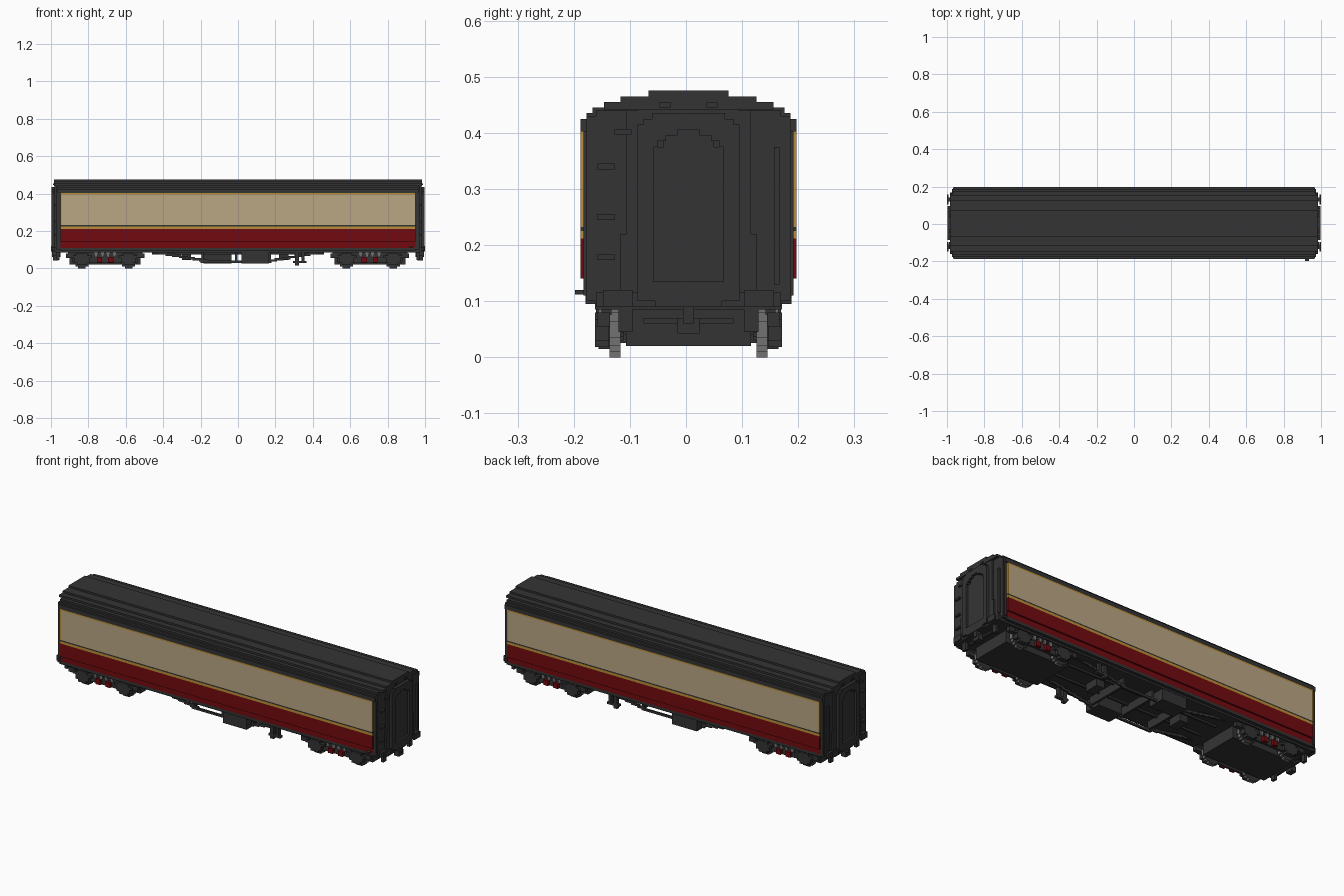
import bpy, bmesh

cube = bpy.data.objects.get("Cube")
if cube:
    bpy.data.objects.remove(cube, do_unlink=True)

Y0 = 0.0045  # centre line of the coach


def material(name, r, g, b):
    m = bpy.data.materials.new(name)
    m.use_nodes = True
    m.diffuse_color = (r, g, b, 1)
    bsdf = next(n for n in m.node_tree.nodes if n.type == 'BSDF_PRINCIPLED')
    bsdf.inputs["Base Color"].default_value = (r, g, b, 1)
    bsdf.inputs["Roughness"].default_value = 0.8
    return m


DARK = material("charcoal", 0.034, 0.034, 0.034)
CREAM = material("cream", 0.50, 0.39, 0.23)
RED = material("crimson", 0.17, 0.003, 0.005)
GOLD = material("gold", 0.50, 0.27, 0.035)
STEEL = material("steel", 0.17, 0.17, 0.17)


def finish(name, bm, mats):
    bmesh.ops.recalc_face_normals(bm, faces=bm.faces)
    me = bpy.data.meshes.new(name)
    bm.to_mesh(me)
    bm.free()
    for m in mats:
        me.materials.append(m)
    ob = bpy.data.objects.new(name, me)
    bpy.context.collection.objects.link(ob)
    return ob


def boxes(name, mat, items):
    """One object from boxes given as (x0, x1, y0, y1, z0, z1)."""
    bm = bmesh.new()
    for x0, x1, y0, y1, z0, z1 in items:
        vs = bmesh.ops.create_cube(bm, size=1)["verts"]
        for v in vs:
            v.co.x = x1 if v.co.x > 0 else x0
            v.co.y = (y1 if v.co.y > 0 else y0) + Y0
            v.co.z = z1 if v.co.z > 0 else z0
    return finish(name, bm, [mat])


def my(items):
    """Repeat boxes on both sides of the coach."""
    return items + [(a, b, -d, -c, e, f) for a, b, c, d, e, f in items]


def mx(items):
    """Repeat boxes at both ends of the coach."""
    return items + [(-b, -a, c, d, e, f) for a, b, c, d, e, f in items]


def stepped(z0, levels):
    """Stepped symmetric outline from (top height, half width) layers."""
    right, z = [], z0
    for top, half in levels:
        right += [(half, z), (half, top)]
        z = top
    return right + [(-h, z) for h, z in reversed(right)]


def prism(name, outline, axis, a, b, mats, shift=0.0):
    """Extrude an outline along x or y; the second material goes on the rim."""
    bm = bmesh.new()
    rings = []
    for d in (a, b):
        rings.append([bm.verts.new((d, u + Y0, z) if axis == 'x' else (u + shift, d + Y0, z))
                      for u, z in outline])
    n = len(outline)
    bm.faces.new(rings[0])
    bm.faces.new(rings[1])
    for i in range(n):
        j = (i + 1) % n
        f = bm.faces.new((rings[0][i], rings[0][j], rings[1][j], rings[1][i]))
        f.material_index = len(mats) - 1
    return finish(name, bm, mats)


# Body shell and stepped roof
prism("body_core", stepped(0.085, [(0.10, 0.167), (0.43, 0.182), (0.44, 0.165)]),
      'x', -0.972, 0.972, [DARK])
prism("roof", stepped(0.402, [(0.425, 0.1925), (0.435, 0.182), (0.445, 0.171),
                              (0.455, 0.151)]), 'x', -0.965, 0.965, [DARK])
prism("roof_crown", stepped(0.442, [(0.455, 0.151), (0.465, 0.121), (0.475, 0.071)]),
      'x', -0.985, 0.985, [DARK])

# Side panels in horizontal bands, with a gold edge to the cream
L = 0.95
boxes("lower_red_band", RED, my([(-L, L, 0.15, 0.1835, 0.11, 0.14)]))
boxes("red_band", RED, my([(-L, L, 0.15, 0.1925, 0.14, 0.212)]))
boxes("gold_waist_line", GOLD, my([(-L, L, 0.15, 0.1925, 0.212, 0.225)]))
boxes("dark_waist_line", DARK, my([(-L, L, 0.15, 0.1925, 0.225, 0.232)]))
boxes("cream_band", CREAM, my([(-L + .005, L - .005, 0.15, 0.1925, 0.232, 0.395)]))
boxes("gold_top_line", GOLD, my([(-L, L, 0.15, 0.1925, 0.395, 0.402)]))
boxes("gold_end_line", GOLD, mx(my([(L - .005, L, 0.15, 0.1925, 0.232, 0.395)])))
boxes("sill", DARK, my([(-L, L, 0.14, 0.1835, 0.095, 0.11)]))

# Coach ends: shroud, gangway frame, recessed door and fittings
for s, side in ((1, "right"), (-1, "left")):
    prism(side + "_end_shroud", stepped(0.09, [(0.22, 0.121), (0.44, 0.111), (0.455, 0.09)]),
          'x', s * 0.96, s * 0.982, [DARK])
    prism(side + "_gangway_door", stepped(0.135, [(0.375, 0.062), (0.395, 0.045), (0.405, 0.02)]),
          'x', s * 0.975, s * 0.986, [DARK])
    prism(side + "_gangway_arch", [(-0.091, 0.375), (-0.091, 0.415), (-0.08, 0.415),
                                   (-0.08, 0.425), (-0.065, 0.425), (-0.065, 0.435),
                                   (0.065, 0.435), (0.065, 0.425), (0.08, 0.425),
                                   (0.08, 0.415), (0.091, 0.415), (0.091, 0.375),
                                   (0.055, 0.375), (0.055, 0.385), (0.04, 0.385),
                                   (0.04, 0.395), (0.02, 0.395), (0.02, 0.405),
                                   (-0.02, 0.405), (-0.02, 0.395), (-0.04, 0.395),
                                   (-0.04, 0.385), (-0.055, 0.385), (-0.055, 0.375)],
          'x', s * 0.975, s * 0.998, [DARK])
boxes("gangway_posts", DARK, mx(my([(0.975, 0.998, 0.062, 0.091, 0.12, 0.375)])
      + [(0.975, 0.998, -0.091, 0.091, 0.10, 0.135),
         (0.975, 0.998, -0.06, 0.06, 0.09, 0.10)]))
boxes("end_steps", DARK, mx([(0.97, 0.984, -0.162, -0.132, z, z + 0.01)
                             for z in (0.173, 0.245, 0.335)]
      + [(0.98, 0.99, -0.132, -0.102, 0.396, 0.406)]))
boxes("end_handrail", DARK, mx([(0.97, 0.982, 0.152, 0.162, 0.13, 0.375)]))
boxes("lamp_brackets", DARK, mx(my([(0.975, 0.99, 0.032, 0.052, 0.445, 0.455)])))
boxes("corner_posts", DARK, mx(my([(0.955, 0.968, 0.17, 0.187, 0.11, 0.402)])))
boxes("buffer_beam", DARK, mx([(0.95, 0.985, -0.165, 0.165, 0.09, 0.115)]))
boxes("buffers", DARK, mx(my([(0.992, 1.0, 0.10, 0.152, 0.09, 0.12),
                              (0.97, 0.995, 0.115, 0.137, 0.097, 0.113)])))
boxes("coupler", DARK, mx([(0.95, 0.995, -0.01, 0.01, 0.06, 0.10),
                           (0.96, 0.99, -0.02, 0.02, 0.042, 0.07),
                           (0.95, 0.965, -0.08, 0.08, 0.06, 0.07)]))
boxes("guard_hangers", DARK, mx(my([(0.955, 0.97, 0.10, 0.125, 0.045, 0.09)])))
boxes("side_lamp_iron", DARK, [(0.915, 0.935, -0.2025, -0.175, 0.112, 0.12)])

# Bogies
WHEEL = stepped(0.0, [(0.01, 0.02), (0.02, 0.035), (0.035, 0.045), (0.065, 0.05),
                      (0.08, 0.045), (0.09, 0.035), (0.10, 0.02)])
AXLEBOX = stepped(0.018, [(0.03, 0.025), (0.055, 0.04), (0.068, 0.055), (0.08, 0.03)])
for c, side in ((0.705, "right"), (-0.71, "left")):
    boxes(side + "_bogie_frame", DARK,
          [(c - .19, c + .19, -0.111, 0.111, 0.02, 0.087)]
          + my([(c - .20, c + .20, 0.137, 0.155, 0.075, 0.09),
                (c - .09, c + .09, 0.137, 0.15, 0.03, 0.075),
                (c - .21, c - .17, 0.14, 0.162, 0.055, 0.08),
                (c + .17, c + .21, 0.14, 0.162, 0.055, 0.08)]))
    boxes(side + "_bogie_red_links", RED,
          my([(x - .014, x + .014, 0.145, 0.166, 0.032, 0.06) for x in (c - .03, c + .03)]))
    boxes(side + "_bogie_springs", STEEL,
          my([(x - .008, x + .008, 0.14, 0.16, 0.062, 0.085)
              for x in (c - .05, c - .015, c + .015, c + .05)]))
    for i, x in enumerate((c - 0.125, c + 0.125)):
        for k, n in ((1, "back"), (-1, "front")):
            tag = f"{side}_{n}_{i + 1}"
            prism("wheel_" + tag, WHEEL, 'y', k * 0.121, k * 0.141, [DARK, STEEL], x)
            prism("axlebox_" + tag, AXLEBOX, 'y', k * 0.142, k * 0.167, [DARK], x)

# Underframe: equipment boxes, cross members and stepped truss bars
boxes("back_battery_box", DARK, [(-0.185, -0.035, 0.07, 0.165, 0.025, 0.09)])
boxes("front_battery_box", DARK, [(0.02, 0.165, -0.165, -0.07, 0.025, 0.09)])
boxes("underframe_beams", DARK,
      my([(-0.46, 0.46, 0.05, 0.06, 0.075, 0.09),
          (-0.20, 0.18, 0.115, 0.125, 0.03, 0.042)])
      + [(x - .006, x + .006, -0.125, 0.125, 0.04, 0.09) for x in (-0.19, -0.01, 0.17)])
truss = []
for i in range(8):
    z = 0.08 - i * 0.0062
    x = 0.46 - i * 0.036
    truss += [(x - .05, x, 0.115, 0.125, z, z + 0.012)]
boxes("truss_rods", DARK, mx(my(truss)))
boxes("brake_cylinders", DARK, [(0.22, 0.27, -0.04, 0.04, 0.045, 0.09),
                                (-0.30, -0.25, -0.04, 0.04, 0.045, 0.09)])
boxes("hanging_valves", DARK, my([(0.305, 0.325, 0.14, 0.16, 0.015, 0.09),
                                  (0.295, 0.365, 0.14, 0.16, 0.028, 0.04),
                                  (0.34, 0.355, 0.14, 0.16, 0.04, 0.09)]))
